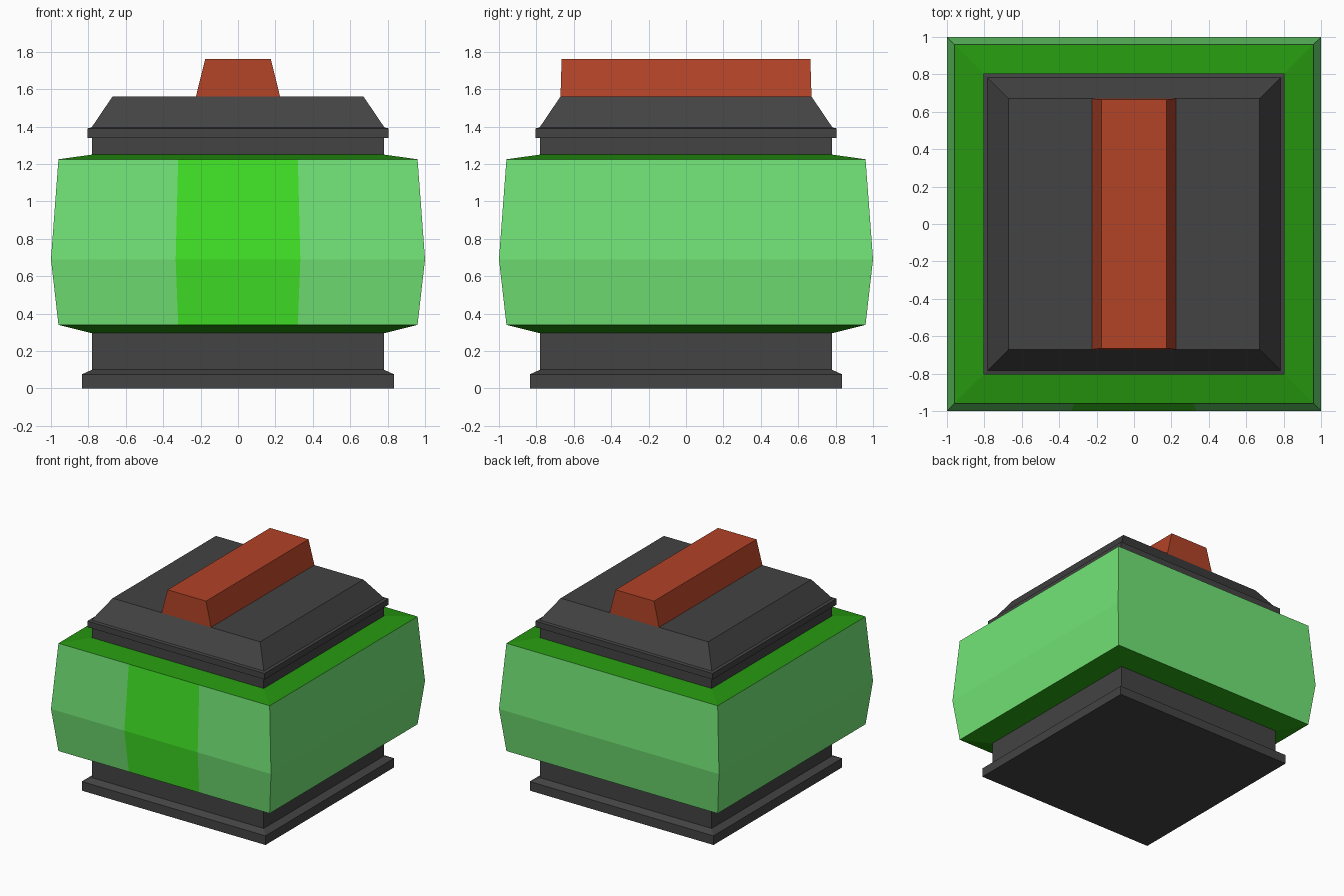
import bpy

if "Cube" in bpy.data.objects:
    bpy.data.objects.remove(bpy.data.objects["Cube"])


def srgb(r, g, b):
    def lin(c):
        c /= 255
        return c / 12.92 if c <= 0.04045 else ((c + 0.055) / 1.055) ** 2.4
    return (lin(r), lin(g), lin(b), 1)


def material(name, rgb):
    m = bpy.data.materials.new(name)
    m.diffuse_color = srgb(*rgb)
    m.use_nodes = True
    m.node_tree.nodes["Principled BSDF"].inputs["Base Color"].default_value = m.diffuse_color
    return m


dark = material("dark grey", (67, 67, 67))
light_green = material("light green", (114, 228, 118))
deep_green = material("deep green", (38, 152, 15))
bright_green = material("bright green", (66, 228, 38))
rust = material("rust red", (178, 67, 39))


def loft(name, rings, mats, cap_bottom=False, cap_top=False, split=False, rule=None):
    """Stack rectangular rings (half x, half y, z); split cuts the front into thirds."""
    corners = [(-1, -1), (1, -1), (1, 1), (-1, 1)]
    if split:
        corners[1:1] = [(-1 / 3, -1), (1 / 3, -1)]
    n = len(corners)
    verts = [(x * a, y * b, z) for a, b, z in rings for x, y in corners]
    faces, slots = [], []
    for r in range(len(rings) - 1):
        for i in range(n):
            j = (i + 1) % n
            faces.append((r * n + i, r * n + j, (r + 1) * n + j, (r + 1) * n + i))
            slots.append(rule(r, i) if rule else 0)
    if cap_bottom:
        faces.append(tuple(reversed(range(n))))
        slots.append(0)
    if cap_top:
        faces.append(tuple(range((len(rings) - 1) * n, len(rings) * n)))
        slots.append(0)
    mesh = bpy.data.meshes.new(name)
    mesh.from_pydata(verts, [], faces)
    for m in mats:
        mesh.materials.append(m)
    for p, s in zip(mesh.polygons, slots):
        p.material_index = s
    mesh.update()
    ob = bpy.data.objects.new(name, mesh)
    bpy.context.collection.objects.link(ob)
    return ob


def square(profile):
    return [(h, h, z) for h, z in profile]


# Foot with a stepped plinth
loft("base", square([(0.835, 0), (0.835, 0.075), (0.78, 0.1), (0.78, 0.295)]),
     [dark], cap_bottom=True)

# Bulging body: deep green shoulders, light sides, bright stripe on the front
loft("body", square([(0.78, 0.295), (0.96, 0.34), (1.0, 0.69), (0.96, 1.225), (0.78, 1.25)]),
     [light_green, deep_green, bright_green], split=True,
     rule=lambda r, i: 1 if r in (0, 3) else (2 if i == 1 else 0))

# Lid with neck, lip and sloped top
loft("lid", square([(0.78, 1.25), (0.78, 1.34), (0.805, 1.34), (0.805, 1.39),
                    (0.783, 1.395), (0.67, 1.562)]),
     [dark], cap_top=True)

# Tapered handle bar
loft("handle", [(0.225, 0.671, 1.56), (0.175, 0.665, 1.762)], [rust], cap_top=True)
